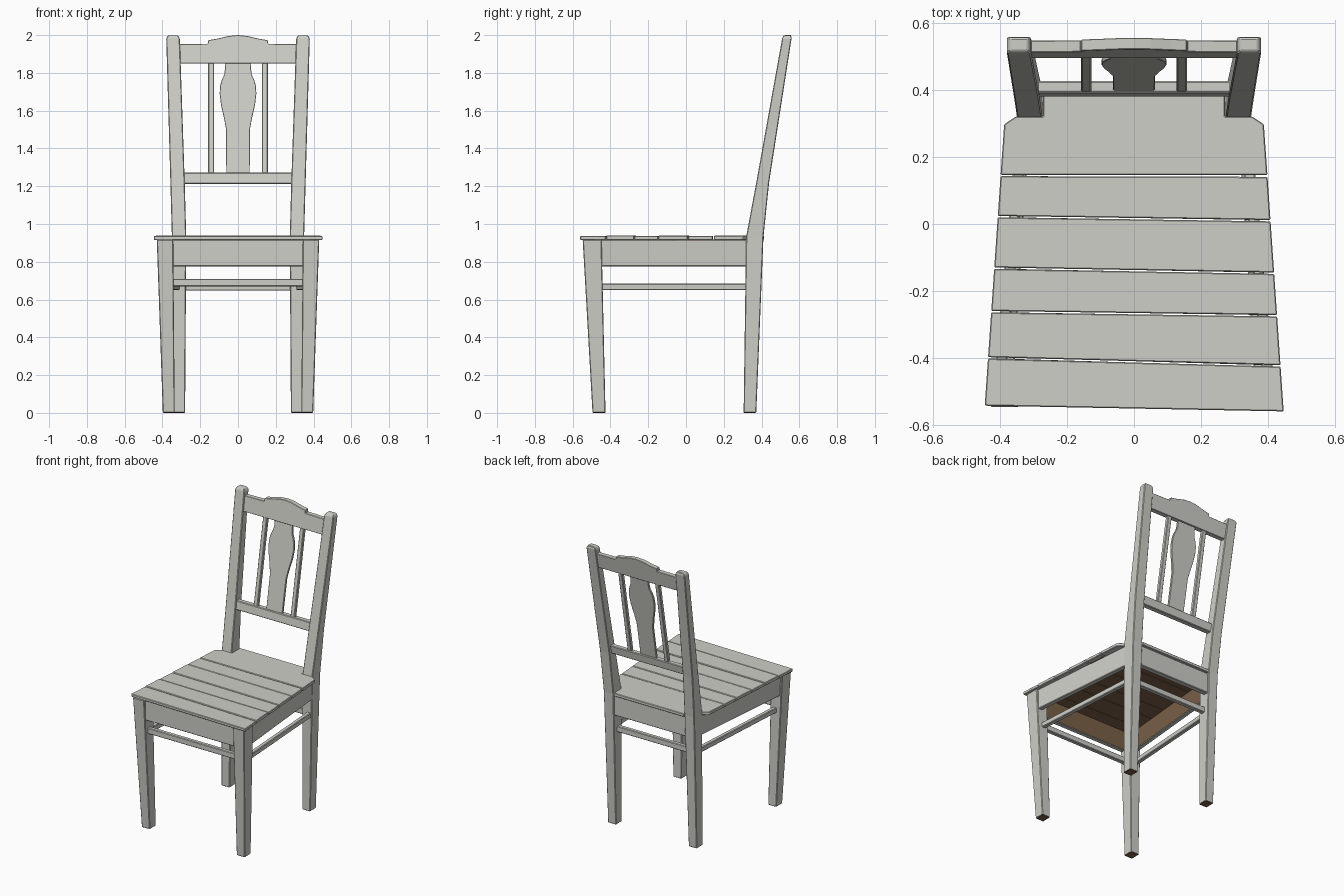
import bpy, bmesh
from mathutils import Vector

cube = bpy.data.objects.get("Cube")
if cube:
    bpy.data.objects.remove(cube, do_unlink=True)


def material(name, rgb):
    m = bpy.data.materials.new(name)
    m.use_nodes = True
    col = (*rgb, 1.0)
    m.diffuse_color = col
    bsdf = m.node_tree.nodes["Principled BSDF"]
    bsdf.inputs["Base Color"].default_value = col
    bsdf.inputs["Roughness"].default_value = 0.8
    return m


paint = material("off_white_paint", (0.62, 0.62, 0.575))
wood = material("bare_brown_wood", (0.2, 0.12, 0.065))


def loft(name, rings, bare=None, bevel=0.004, mirror=False):
    """Join matching rings of points and cap both ends; faces passing bare() stay unpainted."""
    bm = bmesh.new()
    loops = [[bm.verts.new(p) for p in ring] for ring in rings]
    n = len(loops[0])
    for a, b in zip(loops, loops[1:]):
        for i in range(n):
            j = (i + 1) % n
            bm.faces.new((a[i], a[j], b[j], b[i]))
    bm.faces.new(loops[0][::-1])
    bm.faces.new(loops[-1])
    bmesh.ops.recalc_face_normals(bm, faces=bm.faces)
    for f in bm.faces:
        f.material_index = 1 if bare and bare(f.normal) else 0
    mesh = bpy.data.meshes.new(name)
    bm.to_mesh(mesh)
    bm.free()
    mesh.materials.append(paint)
    mesh.materials.append(wood)
    obj = bpy.data.objects.new(name, mesh)
    bpy.context.collection.objects.link(obj)
    if bevel:
        mod = obj.modifiers.new("Soft edges", 'BEVEL')
        mod.width = bevel
        mod.segments = 1
    if mirror:
        mod = obj.modifiers.new("Other side", 'MIRROR')
        mod.use_axis[0] = True
    return obj


def rect(x0, x1, y0, y1, z):
    return [(x0, y0, z), (x1, y0, z), (x1, y1, z), (x0, y1, z)]


def slab(name, outline, z0, z1, **kw):
    return loft(name, [[(x, y, z) for x, y in outline] for z in (z0, z1)], **kw)


def box(name, x0, x1, y0, y1, z0, z1, **kw):
    return loft(name, [rect(x0, x1, y0, y1, z0), rect(x0, x1, y0, y1, z1)], **kw)


def back_panel(name, profile, inset, thick, **kw):
    """Extrude an x-z profile along y, leaning with the backrest."""
    def lean(z):
        return 0.33 + (z - 0.93) * 0.18 + inset
    return loft(name, [[(x, lean(z) + d, z) for x, z in profile] for d in (0, thick)], **kw)


def downward(n):
    return n.z < -0.9


# Legs and raked back posts
loft("front_leg", [rect(0.335, 0.398, -0.495, -0.426, 0),
                   rect(0.343, 0.43, -0.547, -0.447, 0.917)],
     bare=downward, mirror=True)
loft("back_post", [rect(0.28, 0.343, 0.305, 0.372, 0),
                   rect(0.274, 0.35, 0.318, 0.41, 0.93),
                   rect(0.282, 0.358, 0.372, 0.44, 1.22),
                   rect(0.308, 0.38, 0.509, 0.559, 1.983),
                   rect(0.318, 0.37, 0.517, 0.556, 1.999)],
     bare=downward, mirror=True)

# Apron, painted outside and bare inside
box("front_apron", -0.35, 0.35, -0.533, -0.5, 0.775, 0.917, bare=lambda n: n.y > 0.9)
box("back_apron", -0.29, 0.29, 0.36, 0.397, 0.775, 0.917, bare=lambda n: n.y < -0.9)
slab("side_apron", [(0.385, -0.47), (0.418, -0.47), (0.345, 0.34), (0.312, 0.34)],
     0.775, 0.917, bare=lambda n: n.x < -0.9, mirror=True)

# Stretchers
box("front_stretcher", -0.35, 0.35, -0.505, -0.475, 0.67, 0.71)
box("back_stretcher", -0.29, 0.29, 0.335, 0.365, 0.647, 0.687)
slab("side_stretcher", [(0.36, -0.46), (0.39, -0.46), (0.34, 0.33), (0.31, 0.33)],
     0.65, 0.685, mirror=True)


# Seat planks, with slightly crooked joints
def half_width(y):
    return 0.447 - 0.069 * (y + 0.555)


GAP = 0.002
joints = [(-0.545, -0.562), (-0.40, -0.424), (-0.262, -0.274),
          (-0.132, -0.147), (0.022, 0.010), (0.145, 0.143)]
lifts = [0.0, 0.003, 0.0, 0.002, 0.001]
for i, ((l0, r0), (l1, r1)) in enumerate(zip(joints, joints[1:])):
    l0, r0, l1, r1 = l0 + GAP, r0 + GAP, l1 - GAP, r1 - GAP
    quad = [(-half_width(l0), l0), (half_width(r0), r0),
            (half_width(r1), r1), (-half_width(l1), l1)]
    slab(f"seat_plank_{i + 1}", quad, 0.916, 0.936 + lifts[i], bevel=0.003)
    # Bare underside between the aprons
    under = [(x * 0.92, max(y, -0.5)) for x, y in quad]
    slab(f"plank_underside_{i + 1}", under, 0.912, 0.9165, bare=lambda n: True, bevel=0)

# Rear plank, notched around the posts
right_edge = [(half_width(0.145), 0.145 + GAP), (0.388, 0.298), (0.354, 0.321),
              (0.272, 0.321), (0.272, 0.412)]
outline = right_edge + [(-x, y) for x, y in reversed(right_edge)]
slab("seat_plank_rear", outline, 0.916, 0.938, bevel=0.003)
slab("plank_underside_rear", [(-0.36, 0.147), (0.36, 0.147), (0.34, 0.318),
                              (0.27, 0.36), (-0.27, 0.36), (-0.34, 0.318)],
     0.912, 0.9165, bare=lambda n: True, bevel=0)


# Backrest rails, spindles and splat
def symmetric(half):
    return half + [(-x, z) for x, z in reversed(half) if x > 0]


back_panel("lower_back_rail", symmetric([(0.295, 1.213), (0.295, 1.272)]), 0, 0.036)
back_panel("crest_rail", symmetric([(0.32, 1.85), (0.325, 1.952), (0.16, 1.954),
                                    (0.157, 1.973), (0.11, 1.981), (0.05, 1.995),
                                    (0, 2.0)]), 0, 0.034, bevel=0.002)
back_panel("back_spindle", [(0.127, 1.26), (0.158, 1.26), (0.158, 1.86), (0.127, 1.86)],
           0.004, 0.026, mirror=True)
back_panel("back_splat", symmetric([(0.062, 1.26), (0.063, 1.5), (0.075, 1.565),
                                    (0.09, 1.63), (0.097, 1.69), (0.095, 1.73),
                                    (0.085, 1.765), (0.073, 1.79), (0.069, 1.82),
                                    (0.07, 1.86)]), 0.008, 0.016, bevel=0.002)
